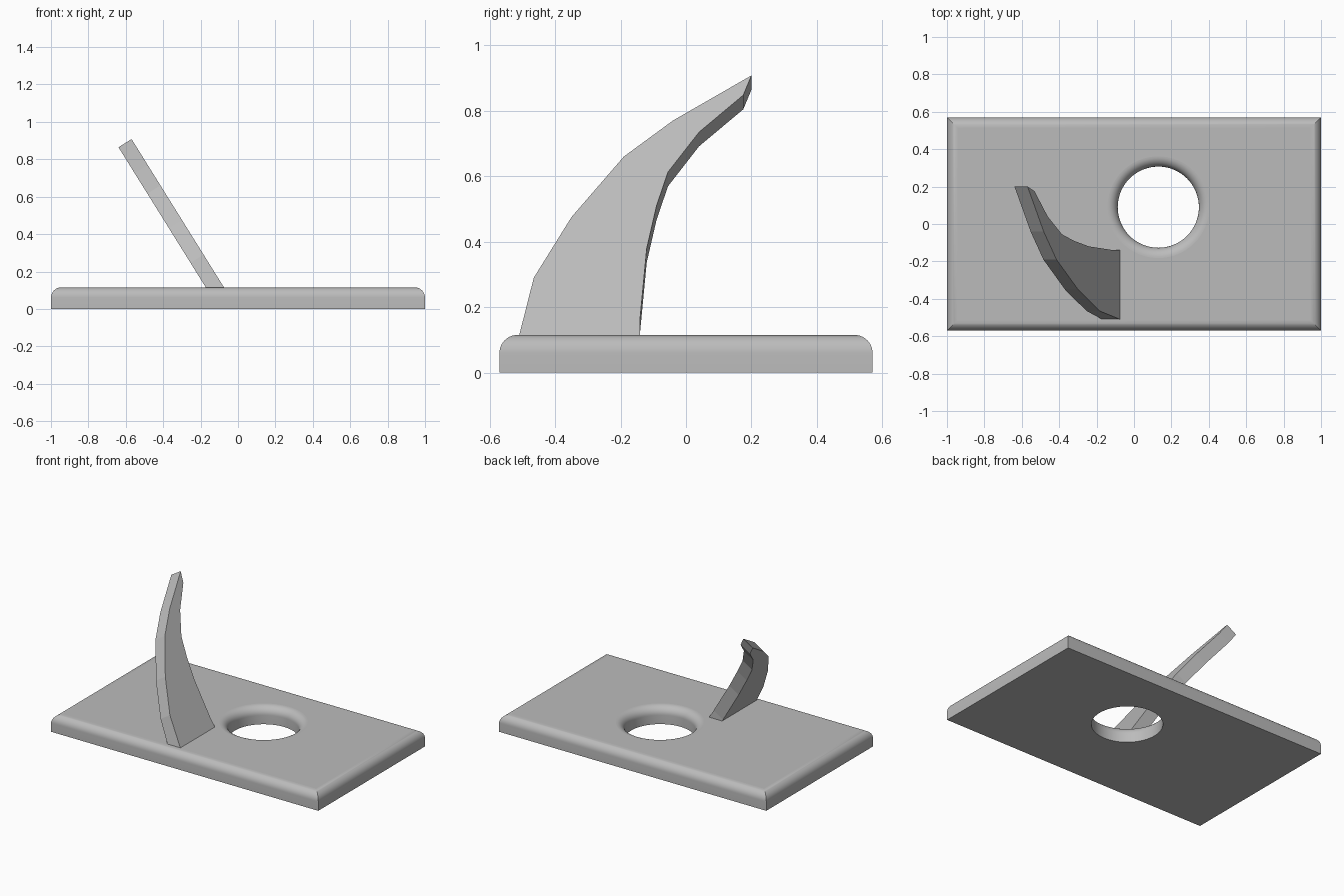
import bpy, bmesh
from math import sin, cos, pi, radians
from mathutils import Vector

cube = bpy.data.objects.get("Cube")
if cube:
    bpy.data.objects.remove(cube, do_unlink=True)

grey = bpy.data.materials.new("plain_grey")
grey.use_nodes = True
grey.diffuse_color = (0.5, 0.5, 0.5, 1)
grey.node_tree.nodes["Principled BSDF"].inputs["Base Color"].default_value = (0.5, 0.5, 0.5, 1)


def add_object(name, bm):
    bmesh.ops.recalc_face_normals(bm, faces=bm.faces)
    mesh = bpy.data.meshes.new(name)
    bm.to_mesh(mesh)
    bm.free()
    mesh.materials.append(grey)
    obj = bpy.data.objects.new(name, mesh)
    bpy.context.collection.objects.link(obj)
    return obj


def bridge(bm, a, b):
    n = len(a)
    for i in range(n):
        j = (i + 1) % n
        bm.faces.new((a[i], a[j], b[j], b[i]))


# Base plate: stacked outlines give the rounded upper rim and hole lip
HALF_X, HALF_Y, TOP, ROUND = 1.0, 0.57, 0.115, 0.055
HOLE_X, HOLE_Y, HOLE_R, SIDES, STEPS = 0.13, 0.09, 0.217, 64, 10

layers = [(0.0, 0.0)]
for k in range(STEPS + 1):
    a = pi / 2 * k / STEPS
    layers.append((TOP - ROUND + ROUND * sin(a), ROUND * (1 - cos(a))))

bm = bmesh.new()
rims, holes = [], []
for z, inset in layers:
    x, y, r = HALF_X - inset, HALF_Y - inset, HOLE_R + inset
    rims.append([bm.verts.new((sx * x, sy * y, z))
                 for sx, sy in ((-1, -1), (1, -1), (1, 1), (-1, 1))])
    holes.append([bm.verts.new((HOLE_X + r * cos(2 * pi * i / SIDES),
                                HOLE_Y + r * sin(2 * pi * i / SIDES), z))
                  for i in range(SIDES)])
for loops in (rims, holes):
    for lower, upper in zip(loops, loops[1:]):
        bridge(bm, lower, upper)
for k in (0, -1):
    ends = set(rims[k] + holes[k])
    edges = [e for e in bm.edges if set(e.verts) <= ends]
    bmesh.ops.triangle_fill(bm, edges=edges, use_beauty=True)
plate = add_object("base_plate", bm)

bpy.ops.object.select_all(action='DESELECT')
plate.select_set(True)
bpy.context.view_layer.objects.active = plate
bpy.ops.object.shade_smooth_by_angle(angle=radians(30))
for p in plate.data.polygons:
    if abs(p.normal.z) > 0.999:
        p.use_smooth = False

# Leaning curved fin: side profile (y, z) of its upper face, cut level at the base
SINK = 0.105
profile = [(-0.512, SINK), (-0.465, 0.29), (-0.35, 0.475), (-0.19, 0.66),
           (-0.04, 0.77), (0.2, 0.908), (0.175, 0.848), (0.04, 0.735),
           (-0.055, 0.613), (-0.09, 0.51), (-0.12, 0.38), (-0.14, 0.17),
           (-0.14, SINK)]
LEAN = -0.623
THICK = Vector((-0.07, 0, -0.0436))

bm = bmesh.new()
upper, under = [], []
for y, z in profile:
    p = Vector((-0.075 + LEAN * (z - TOP), y, z))
    q = p + THICK
    if q.z < SINK:
        q += Vector((LEAN, 0, 1)) * (SINK - q.z)
    upper.append(bm.verts.new(p))
    under.append(bm.verts.new(q))
bridge(bm, upper, under)
bm.faces.new(upper)
bm.faces.new(under)
add_object("leaning_fin", bm)
